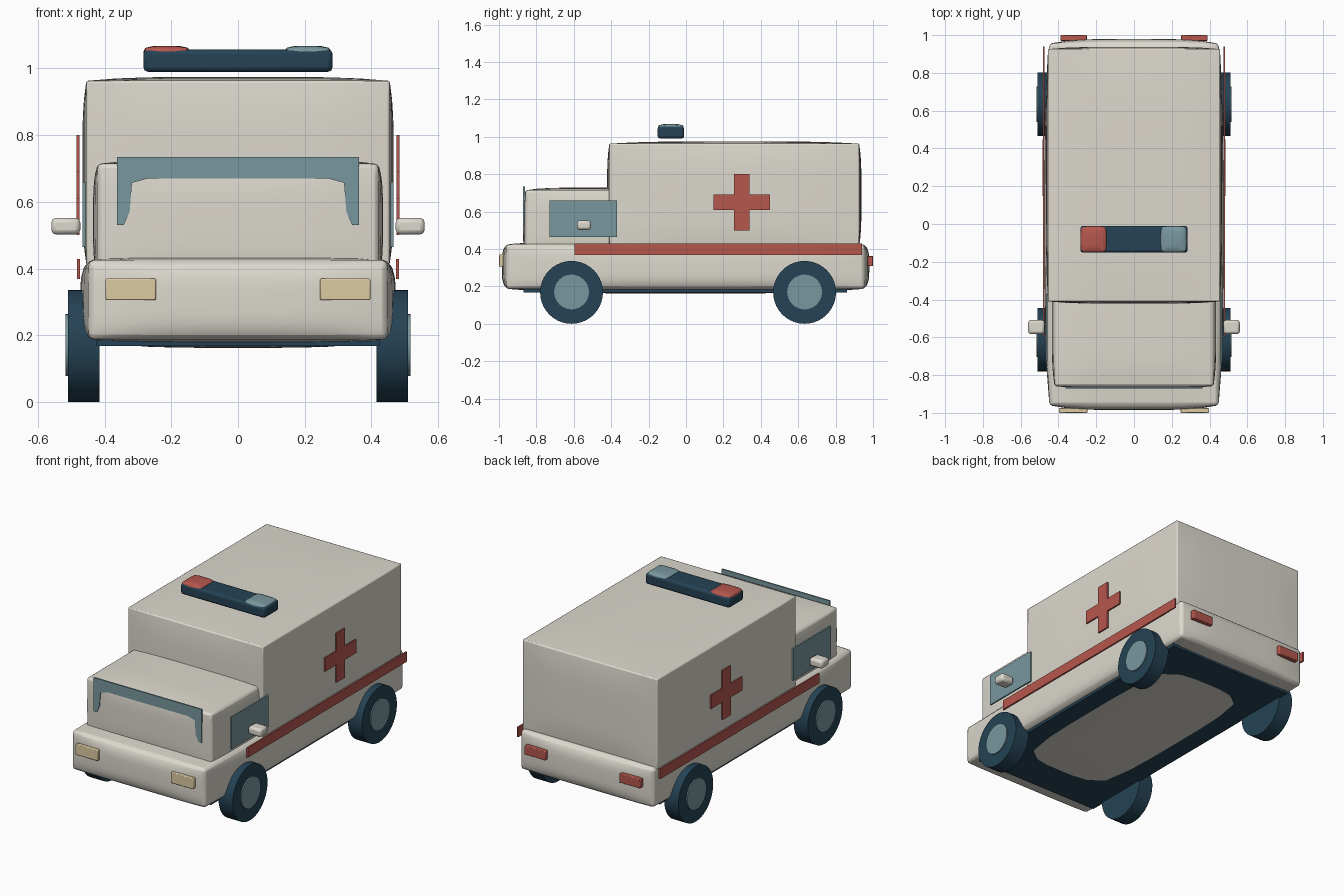
import bpy, bmesh, math
from mathutils import Matrix

if "Cube" in bpy.data.objects:
    bpy.data.objects.remove(bpy.data.objects["Cube"])


def material(name, rgb):
    m = bpy.data.materials.new(name)
    m.diffuse_color = (*rgb, 1)
    m.use_nodes = True
    m.node_tree.nodes["Principled BSDF"].inputs["Base Color"].default_value = m.diffuse_color
    return m


CREAM = material("cream_paint", (0.72, 0.69, 0.62))
RED = material("red", (0.46, 0.095, 0.075))
NAVY = material("dark_navy", (0.018, 0.055, 0.09))
GLASS = material("blue_grey", (0.19, 0.31, 0.34))
LAMP = material("warm_lamp", (0.72, 0.59, 0.36))


def finish(bm, name, mat, bevel=0.0, segments=2):
    bmesh.ops.recalc_face_normals(bm, faces=bm.faces)
    me = bpy.data.meshes.new(name)
    bm.to_mesh(me)
    bm.free()
    me.materials.append(mat)
    ob = bpy.data.objects.new(name, me)
    bpy.context.collection.objects.link(ob)
    if bevel:
        mod = ob.modifiers.new("bevel", 'BEVEL')
        mod.width, mod.segments = bevel, segments
        mod.limit_method, mod.angle_limit = 'ANGLE', math.radians(40)
    bpy.ops.object.select_all(action='DESELECT')
    ob.select_set(True)
    bpy.context.view_layer.objects.active = ob
    bpy.ops.object.shade_smooth_by_angle(angle=math.radians(35))
    return ob


def box(name, mat, x, y, z, bevel=0.0, bulge=0.0, cuts=9):
    """Box between (min, max) ranges; bulge pulls the borders of each face inwards."""
    bm = bmesh.new()
    bmesh.ops.create_cube(bm, size=2)
    if bulge:
        bmesh.ops.subdivide_edges(bm, edges=bm.edges[:], cuts=cuts, use_grid_fill=True)
    for v in bm.verts:
        p = v.co.copy()
        for i, (lo, hi) in enumerate((x, y, z)):
            a, b = (abs(p[j]) ** 4 for j in range(3) if j != i)
            inset = bulge * (1 - (1 - a) * (1 - b))
            v.co[i] = (lo + hi) / 2 + p[i] * ((hi - lo) / 2 - inset)
    return finish(bm, name, mat, bevel)


def side_range(s, a, b):
    return (a, b) if s > 0 else (-b, -a)


def plate(name, mat, pts, to_3d, depth):
    """Flat outline extruded by a small vector."""
    bm = bmesh.new()
    f = bm.faces.new([bm.verts.new(to_3d(*p)) for p in pts])
    r = bmesh.ops.extrude_face_region(bm, geom=[f])
    bmesh.ops.translate(bm, vec=depth, verts=[e for e in r["geom"] if isinstance(e, bmesh.types.BMVert)])
    return finish(bm, name, mat)


def disc(name, mat, s, x0, x1, y, z, r, bevel=0.0):
    bm = bmesh.new()
    m = Matrix.Translation((s * (x0 + x1) / 2, y, z)) @ Matrix.Rotation(math.pi / 2, 4, 'Y')
    bmesh.ops.create_cone(bm, cap_ends=True, segments=40, radius1=r, radius2=r, depth=x1 - x0, matrix=m)
    return finish(bm, name, mat, bevel)


# Main shell
box("lower_body", CREAM, (-0.473, 0.473), (-0.985, 0.98), (0.162, 0.45), 0.016, 0.025)
box("chassis", NAVY, (-0.425, 0.425), (-0.87, 0.86), (0.168, 0.215))
box("patient_box", CREAM, (-0.467, 0.467), (-0.422, 0.938), (0.40, 0.975), 0.006, 0.012)
box("cab", CREAM, (-0.435, 0.435), (-0.872, -0.20), (0.36, 0.728), 0.012, 0.014)

# Windscreen: the visible frame around the bulging cab front
half = [(0.363, 0.735), (0.363, 0.53), (0.343, 0.53), (0.325, 0.57), (0.318, 0.657), (0.27, 0.67)]
outline = half + [(-x, z) for x, z in reversed(half)]
plate("windscreen", GLASS, outline, lambda x, z: (x, -0.871, z), (0, 0.009, 0))

# Cross outline, in y and z
a, b = 0.15, 0.041
cross = [(b, a), (b, b), (a, b), (a, -b), (b, -b), (b, -a),
         (-b, -a), (-b, -b), (-a, -b), (-a, b), (-b, b), (-b, a)]

# Parts mirrored left and right
for s, tag in ((1, "right"), (-1, "left")):
    box("side_window_" + tag, GLASS, side_range(s, 0.457, 0.466), (-0.73, -0.37), (0.465, 0.66))
    box("side_stripe_" + tag, RED, side_range(s, 0.474, 0.483), (-0.595, 0.94), (0.368, 0.428))
    plate("side_cross_" + tag, RED, cross, lambda y, z: (s * 0.476, 0.298 + y, 0.65 + z), (s * 0.009, 0, 0))
    box("mirror_" + tag, CREAM, side_range(s, 0.473, 0.56), (-0.583, -0.508), (0.502, 0.552), 0.014)
    box("headlight_" + tag, LAMP, side_range(s, 0.246, 0.397), (-1.0, -0.975), (0.305, 0.37), 0.004)
    box("tail_light_" + tag, RED, side_range(s, 0.25, 0.39), (0.97, 1.0), (0.308, 0.363), 0.004)
    for y, end in ((-0.612, "front"), (0.634, "rear")):
        disc(f"{end}_wheel_{tag}", NAVY, s, 0.415, 0.51, y, 0.168, 0.168)
        disc(f"{end}_hub_{tag}", GLASS, s, 0.50, 0.517, y, 0.17, 0.093)

# Roof light bar
box("light_bar", NAVY, (-0.284, 0.284), (-0.152, -0.01), (0.99, 1.057), 0.014)
box("red_beacon", RED, (-0.283, -0.145), (-0.149, -0.013), (1.025, 1.068), 0.012, 0.006, 5)
box("blue_beacon", GLASS, (0.14, 0.278), (-0.149, -0.013), (1.025, 1.068), 0.012, 0.006, 5)
